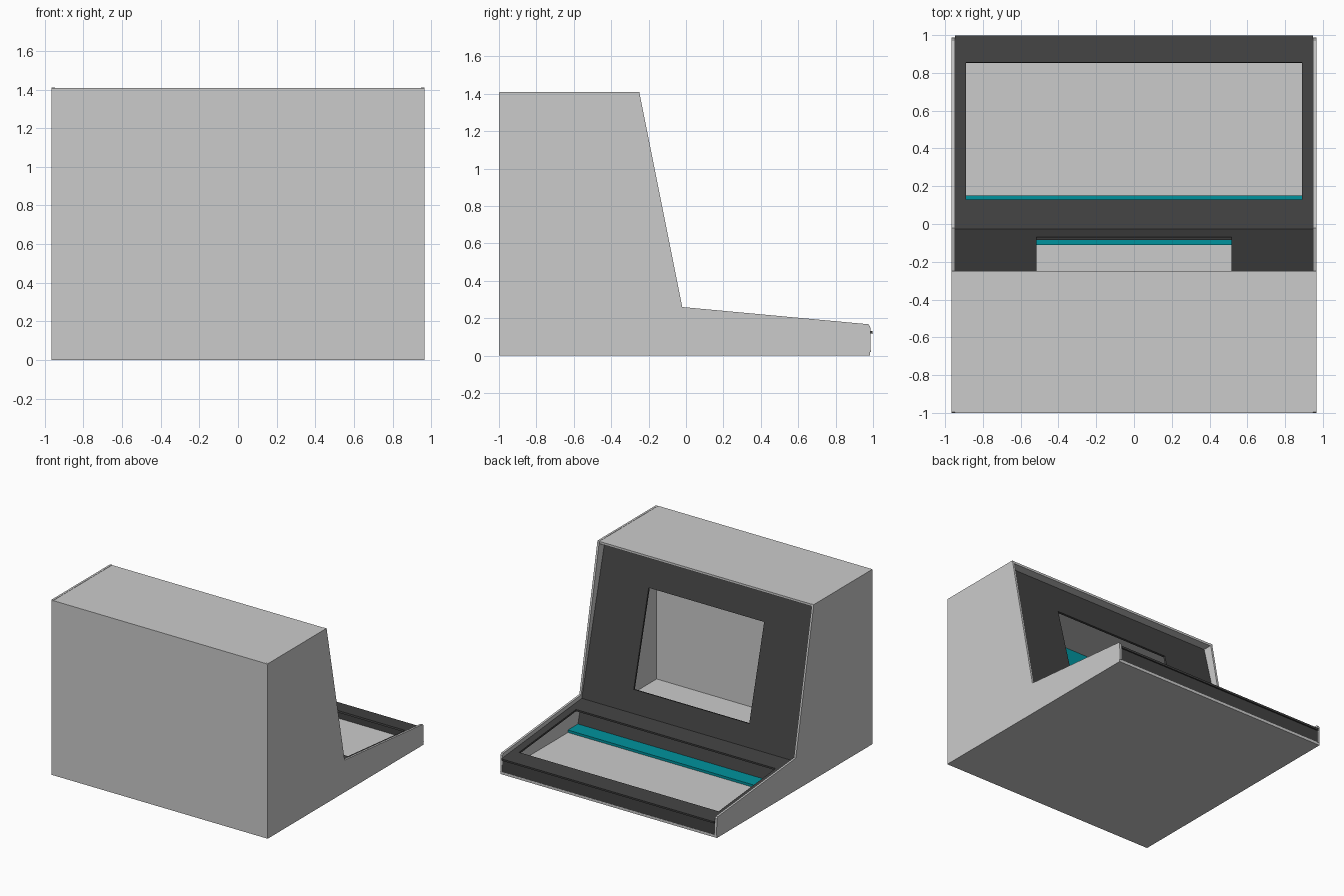
import bpy, bmesh
from mathutils import Vector

if "Cube" in bpy.data.objects:
    bpy.data.objects.remove(bpy.data.objects["Cube"])

W, IN = 0.965, 0.948          # outer and inner half widths


def material(name, rgb):
    m = bpy.data.materials.new(name)
    m.diffuse_color = (*rgb, 1)
    m.use_nodes = True
    m.node_tree.nodes["Principled BSDF"].inputs["Base Color"].default_value = m.diffuse_color
    return m


DARK = material("dark_bezel", (0.055, 0.055, 0.055))
TEAL = material("teal_cleat", (0.0, 0.29, 0.34))


def finish(bm, name, mat=None):
    bmesh.ops.recalc_face_normals(bm, faces=bm.faces)
    me = bpy.data.meshes.new(name)
    bm.to_mesh(me)
    bm.free()
    if mat:
        me.materials.append(mat)
    ob = bpy.data.objects.new(name, me)
    bpy.context.collection.objects.link(ob)
    return ob


def extrude(bm, vec):
    res = bmesh.ops.extrude_face_region(bm, geom=bm.faces[:])
    verts = [g for g in res["geom"] if isinstance(g, bmesh.types.BMVert)]
    bmesh.ops.translate(bm, verts=verts, vec=vec)


def slab(name, profile, x0, x1, mat=None):
    """Extrude a (y, z) profile along x."""
    bm = bmesh.new()
    bm.faces.new([bm.verts.new((x0, y, z)) for y, z in profile])
    bm.normal_update()
    # keep the base cap: prism built from a duplicated profile
    extrude_src = bm.faces[:]
    res = bmesh.ops.extrude_face_region(bm, geom=extrude_src, use_keep_orig=True)
    verts = [g for g in res["geom"] if isinstance(g, bmesh.types.BMVert)]
    bmesh.ops.translate(bm, verts=verts, vec=(x1 - x0, 0, 0))
    return finish(bm, name, mat)


def box(name, x, y0, y1, z0, z1, mat=None):
    return slab(name, [(y0, z0), (y1, z0), (y1, z1), (y0, z1)], -x, x, mat)


def framed_panel(name, start, end, hole, hole_x, thick):
    """Sloped panel between two (y, z) points with a rectangular opening."""
    a, b = Vector((0, *start)), Vector((0, *end))
    bm = bmesh.new()

    def ring(x, t0, t1):
        p, q = a.lerp(b, t0), a.lerp(b, t1)
        return [bm.verts.new((sx * x, c.y, c.z))
                for sx, c in ((-1, p), (1, p), (1, q), (-1, q))]

    outer, inner = ring(IN, 0, 1), ring(hole_x, *hole)
    for i in range(4):
        j = (i + 1) % 4
        bm.faces.new((outer[i], outer[j], inner[j], inner[i]))
    d = (b - a).normalized()
    normal = Vector((0, d.z, -d.y))
    if normal.z < 0:
        normal.negate()
    res = bmesh.ops.extrude_face_region(bm, geom=bm.faces[:], use_keep_orig=True)
    verts = [g for g in res["geom"] if isinstance(g, bmesh.types.BMVert)]
    bmesh.ops.translate(bm, verts=verts, vec=-normal * thick)
    return finish(bm, name, DARK)


# Side walls
side = [(-1, 0.02), (-1, 1.405), (-0.995, 1.41), (-0.25, 1.41),
        (-0.02, 0.26), (0.975, 0.168), (0.985, 0.155), (0.988, 0.02)]
for label, s in (("left", -1), ("right", 1)):
    slab(label + "_side_wall", side, s * IN, s * W)

# Floor, back and roof panels
box("floor_panel", W, -1, 0.985, 0, 0.02)
box("back_panel", IN, -1, -0.98, 0.02, 1.408)
box("roof_panel", IN, -0.98, -0.25, 1.39, 1.408)

# Screen bezel, running from the floor brace up to the roof
z0, z1 = 0.04, 1.39
framed_panel("screen_bezel", (0.022, z0), (-0.322, z1),
             ((0.40 - z0) / (z1 - z0), (1.146 - z0) / (z1 - z0)), 0.515, 0.015)

# Keyboard deck and its front plate
y0, y1 = -0.03, 0.998
framed_panel("keyboard_deck", (y0, 0.229), (y1, 0.132),
             ((0.13 - y0) / (y1 - y0), (0.855 - y0) / (y1 - y0)), 0.89, 0.015)
box("front_plate", IN, 0.968, 0.984, 0.02, 0.125, DARK)

# Teal joining cleats
box("floor_cleat", IN, -0.11, 0.15, 0.02, 0.04, TEAL)
box("rear_cleat", IN, -0.98, -0.96, 1.15, 1.39, TEAL)
box("roof_cleat", IN, -0.45, -0.335, 1.372, 1.39, TEAL)
